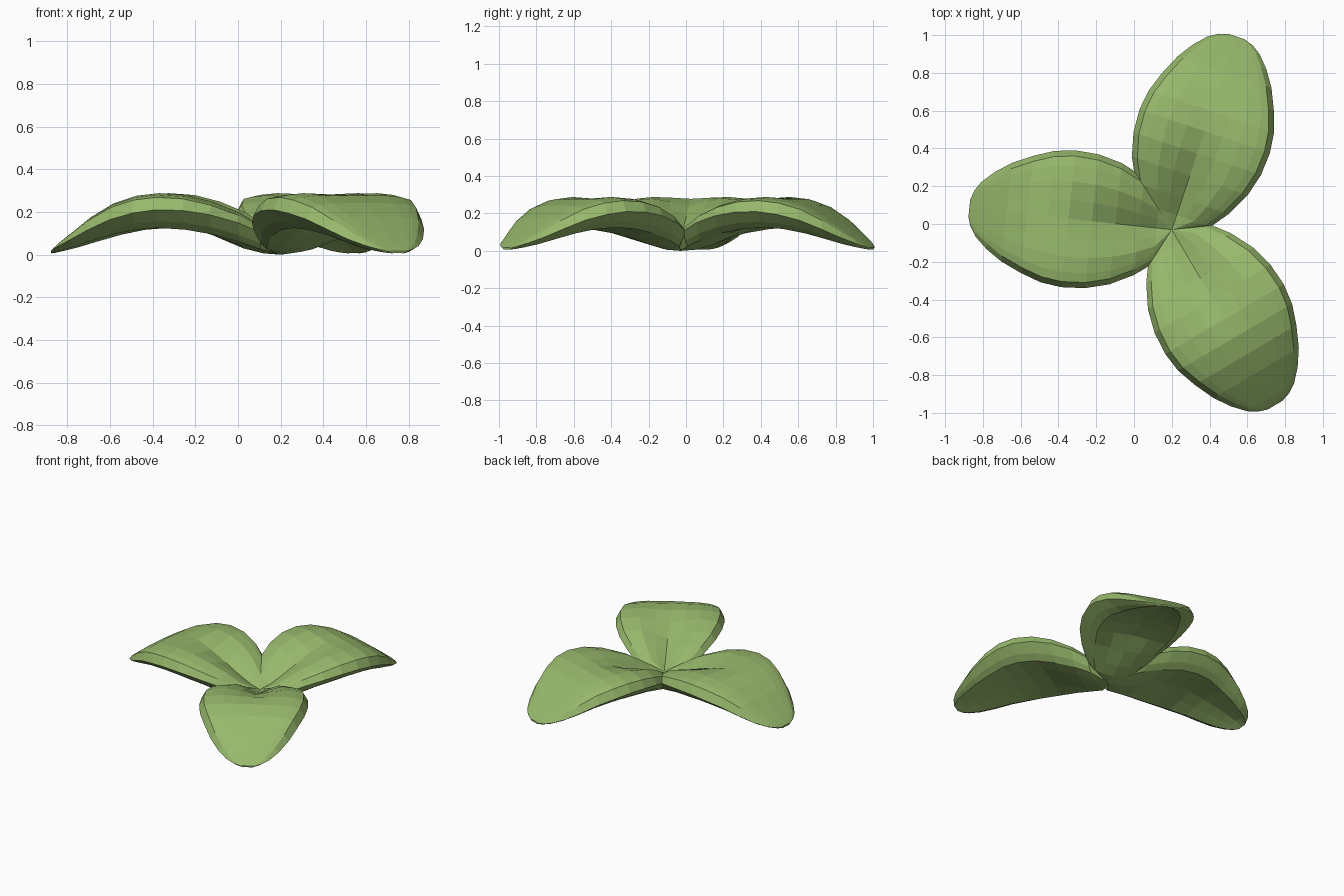
import bpy, bmesh, math

if "Cube" in bpy.data.objects:
    bpy.data.objects.remove(bpy.data.objects["Cube"])

green = bpy.data.materials.new("leaf_green")
green.diffuse_color = (0.31, 0.48, 0.15, 1)
green.use_nodes = True
green.node_tree.nodes["Principled BSDF"].inputs["Base Color"].default_value = green.diffuse_color

# Leaf stations: distance from stem, half width, z of midrib, crest, edge, underside lip
STATIONS = [
    (0.000, 0.006, 0.080, 0.081, 0.080, 0.000),
    (0.080, 0.190, 0.095, 0.135, 0.105, 0.025),
    (0.175, 0.260, 0.130, 0.195, 0.150, 0.060),
    (0.300, 0.323, 0.185, 0.247, 0.187, 0.095),
    (0.425, 0.356, 0.240, 0.279, 0.207, 0.117),
    (0.550, 0.364, 0.278, 0.288, 0.210, 0.125),
    (0.660, 0.350, 0.278, 0.276, 0.195, 0.117),
    (0.770, 0.312, 0.243, 0.240, 0.165, 0.094),
    (0.880, 0.262, 0.178, 0.175, 0.117, 0.062),
    (0.965, 0.205, 0.113, 0.110, 0.073, 0.035),
    (1.030, 0.145, 0.062, 0.060, 0.042, 0.018),
    (1.062, 0.095, 0.034, 0.033, 0.026, 0.010),
    (1.078, 0.045, 0.018, 0.018, 0.015, 0.006),
]
CENTRE = (0.2, -0.03)


def section(s, hw, mid, crest, edge, low):
    """Closed ring across the leaf: upper skin with bent-down edge, then flatter underside."""
    bend = edge + 0.75 * (crest - edge)
    inner = max(hw - 0.03, hw * 0.85)
    lip = max(hw - 0.11, hw * 0.66)
    dome = max(0.0, min(mid - (edge - low) * 1.12, low + 0.025))
    half = [(0, mid), (inner * 0.3, mid * 0.42 + crest * 0.58), (inner * 0.6, crest),
            (inner * 0.85, crest * 0.6 + bend * 0.4), (inner, bend), (hw, edge)]
    under = [(hw * 0.45 + lip * 0.55, edge * 0.36 + low * 0.64), (lip, low),
             (lip * 0.5, low * 0.4 + dome * 0.6), (0, dome)]
    right = half + under                       # midrib top round to midrib bottom
    left = [(-y, z) for y, z in reversed(right[1:-1])]
    return [(s, y, z) for y, z in right + left]


def leaf(name, degrees):
    bm = bmesh.new()
    rings = [[bm.verts.new(p) for p in section(*st)] for st in STATIONS]
    n = len(rings[0])
    for a, b in zip(rings, rings[1:]):
        for i in range(n):
            j = (i + 1) % n
            bm.faces.new((a[i], a[j], b[j], b[i]))
    # End caps at the stem and the tip
    for ring in (rings[0], rings[-1]):
        bm.faces.new(ring)
    bmesh.ops.recalc_face_normals(bm, faces=bm.faces)
    mesh = bpy.data.meshes.new(name)
    bm.to_mesh(mesh)
    bm.free()
    mesh.materials.append(green)
    obj = bpy.data.objects.new(name, mesh)
    obj.location = (*CENTRE, 0)
    obj.rotation_euler.z = math.radians(degrees)
    bpy.context.collection.objects.link(obj)


# Three leaves around the stem point
for name, angle in (("left_leaf", 174), ("back_leaf", 71.5), ("front_leaf", -59.5)):
    leaf(name, angle)
